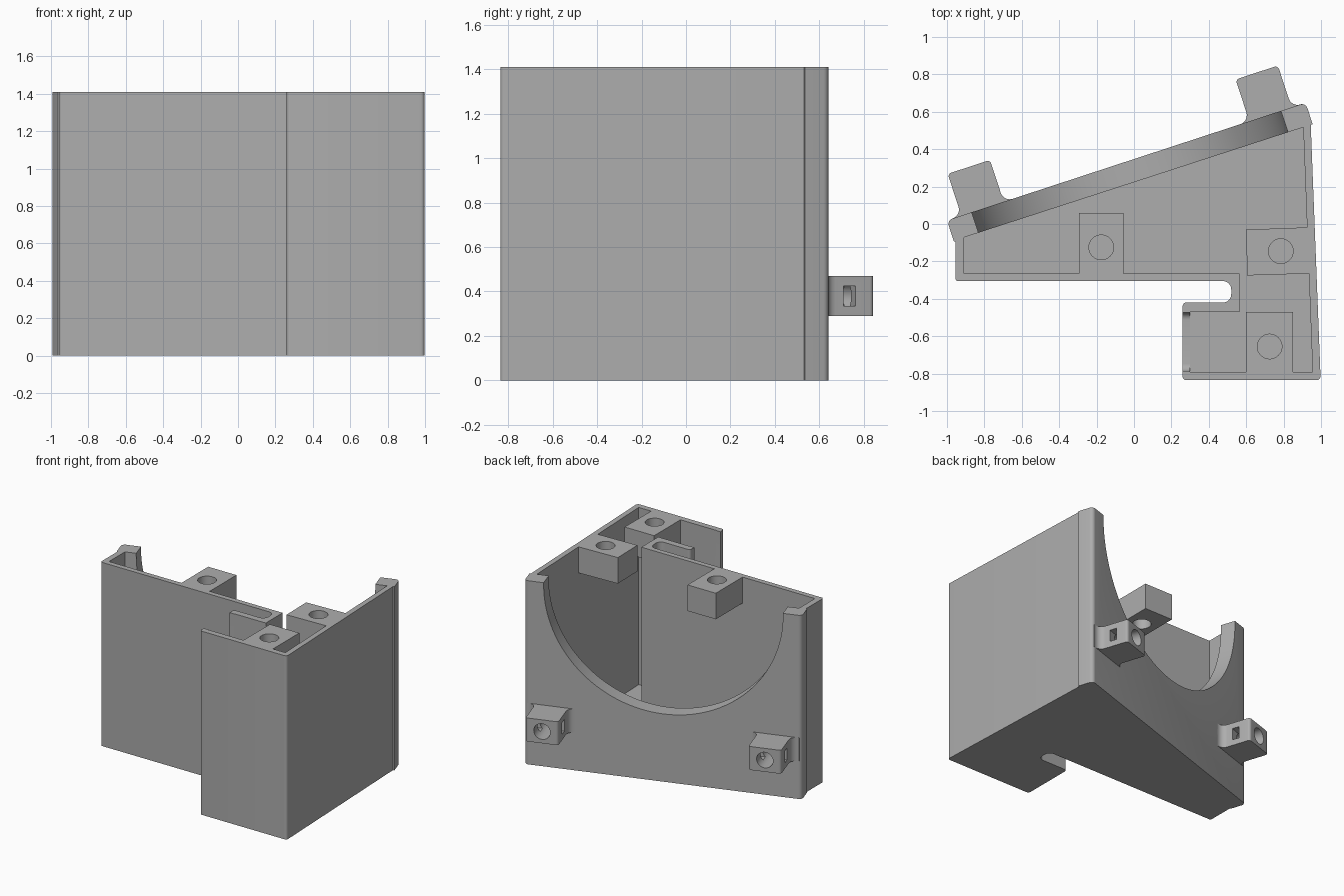
import bpy, bmesh
from math import radians, pi, cos, sin
from mathutils import Matrix, Vector

cube = bpy.data.objects.get("Cube")
if cube:
    bpy.data.objects.remove(cube)

TOP = 1.41
FLAT = Matrix.Identity(4)
BACK = Matrix.Rotation(radians(18.15), 4, 'Z')      # frame of the slanted back wall
UPRIGHT = Matrix.Rotation(pi / 2, 4, 'X')           # stands a profile on edge
BACK_UP = BACK @ UPRIGHT
SIDE_UP = Matrix.Rotation(pi / 2, 4, 'Z') @ UPRIGHT

grey = bpy.data.materials.new("plain grey")
grey.use_nodes = True
grey.diffuse_color = (0.42, 0.42, 0.42, 1)
grey.node_tree.nodes["Principled BSDF"].inputs["Base Color"].default_value = grey.diffuse_color


def rounded(points, steps=6):
    """Round each corner given as (x, y, radius)."""
    out = []
    for i, p in enumerate(points):
        c = Vector(p[:2])
        r = p[2] if len(p) > 2 else 0
        if not r:
            out.append(c)
            continue
        a = (Vector(points[i - 1][:2]) - c).normalized()
        b = (Vector(points[(i + 1) % len(points)][:2]) - c).normalized()
        half = a.angle(b) / 2
        hub = c + (a + b).normalized() * r / sin(half)
        start = a * r * cos(half) / sin(half) + c - hub
        end = b * r * cos(half) / sin(half) + c - hub
        for k in range(steps + 1):
            t = k / steps
            w = pi - 2 * half
            out.append(hub + (start * sin((1 - t) * w) + end * sin(t * w)) / sin(w))
    return out


def prism(name, points, low, high, frame=FLAT):
    bm = bmesh.new()
    face = bm.faces.new([bm.verts.new((p[0], p[1], low)) for p in rounded(points)])
    new = bmesh.ops.extrude_face_region(bm, geom=[face])["geom"]
    bmesh.ops.translate(bm, vec=(0, 0, high - low),
                        verts=[v for v in new if isinstance(v, bmesh.types.BMVert)])
    bm.transform(frame)
    bmesh.ops.recalc_face_normals(bm, faces=bm.faces)
    mesh = bpy.data.meshes.new(name)
    bm.to_mesh(mesh)
    bm.free()
    mesh.materials.append(grey)
    obj = bpy.data.objects.new(name, mesh)
    bpy.context.collection.objects.link(obj)
    return obj


def rect(x0, x1, y0, y1, r=0):
    return [(x0, y0, r), (x1, y0, r), (x1, y1, r), (x0, y1, r)]


def circle(x, y, r, n=40):
    return [(x + r * cos(2 * pi * k / n), y + r * sin(2 * pi * k / n)) for k in range(n)]


def cut(obj, cutter):
    cutter.hide_render = True
    mod = obj.modifiers.new("cut", 'BOOLEAN')
    mod.operation, mod.solver, mod.object = 'DIFFERENCE', 'EXACT', cutter
    bpy.context.view_layer.objects.active = obj
    bpy.ops.object.modifier_apply(modifier=mod.name)
    bpy.data.objects.remove(cutter)


def on_back(u, v, r=0):
    p = BACK @ Vector((u, v, 0))
    return (p.x, p.y, r)


# Housing shell with the cable slot in its outline
housing = prism("housing", [
    (-0.955, -0.305, 0.015), (0.52, -0.305, 0.045), (0.52, -0.42, 0.045),
    (0.26, -0.42, 0.02), (0.26, -0.835, 0.02), (0.998, -0.835, 0.02), (0.945, 0.53),
    on_back(1.074, 0.21), on_back(1.074, 0.33, 0.03),
    on_back(-0.944, 0.33, 0.03), on_back(-0.944, 0.213), (-0.955, -0.095)], 0, TOP)

# Inner cavity
cut(housing, prism("cavity_cutter", [
    (-0.91, -0.265), (0.565, -0.265), (0.565, -0.47), (0.30, -0.47),
    (0.30, -0.79), (0.955, -0.79), (0.905, 0.517), (-0.91, -0.072)], 0.05, 1.6))

# Round arch in the back wall
arch = [(0.065 + 0.87 * cos(t), 1.39 + 0.87 * sin(t))
        for t in [pi + pi * k / 64 for k in range(65)]]
cut(housing, prism("arch_cutter", arch + [(0.935, 1.6), (-0.805, 1.6)], -0.4, -0.19, BACK_UP))

# Opening in the short side wall
cut(housing, prism("opening_cutter", [
    (-0.787, 0.052, 0.04), (-0.473, 0.052, 0.04), (-0.473, 1.6), (-0.787, 1.6)],
    0.2, 0.34, SIDE_UP))

# Screw bosses hung at the top rim
bosses = {
    "side_boss": ([(0.605, -0.275), (0.935, -0.265), (0.9255, -0.018), (0.60, -0.03)], (0.785, -0.145)),
    "middle_boss": (rect(-0.295, -0.055, -0.265, 0.06), (-0.175, -0.125)),
    "front_boss": (rect(0.60, 0.85, -0.79, -0.47), (0.725, -0.655)),
}
parts = [housing]
for name, (outline, hole) in bosses.items():
    boss = prism(name, outline, TOP - 0.2, TOP)
    cut(boss, prism("hole_cutter", circle(*hole, 0.066), 1, 1.6))
    parts.append(boss)

# Mounting tabs on the back, each with a screw hole and a nut slot
for name, u in (("right_tab", -0.744), ("left_tab", 0.876)):
    a, b = u - 0.119, u + 0.119
    tab = prism(name, [
        (a - 0.06, 0.32), (b + 0.06, 0.32), (b + 0.06, 0.33), (b, 0.33, 0.05),
        (b, 0.565, 0.02), (a, 0.565, 0.02), (a, 0.33, 0.05), (a - 0.06, 0.33)],
        0.29, 0.47, BACK)
    cut(tab, prism("screw_cutter", circle(u, 0.38, 0.06), -0.65, -0.35, BACK_UP))
    cut(tab, prism("nut_cutter", rect(u - 0.2, u + 0.2, 0.42, 0.475), 0.335, 0.425, BACK))
    parts.append(tab)

# Smooth the curved surfaces, keep the corners crisp
for obj in bpy.context.selected_objects:
    obj.select_set(False)
for obj in parts:
    obj.select_set(True)
bpy.context.view_layer.objects.active = housing
bpy.ops.object.shade_smooth_by_angle(angle=radians(25))
